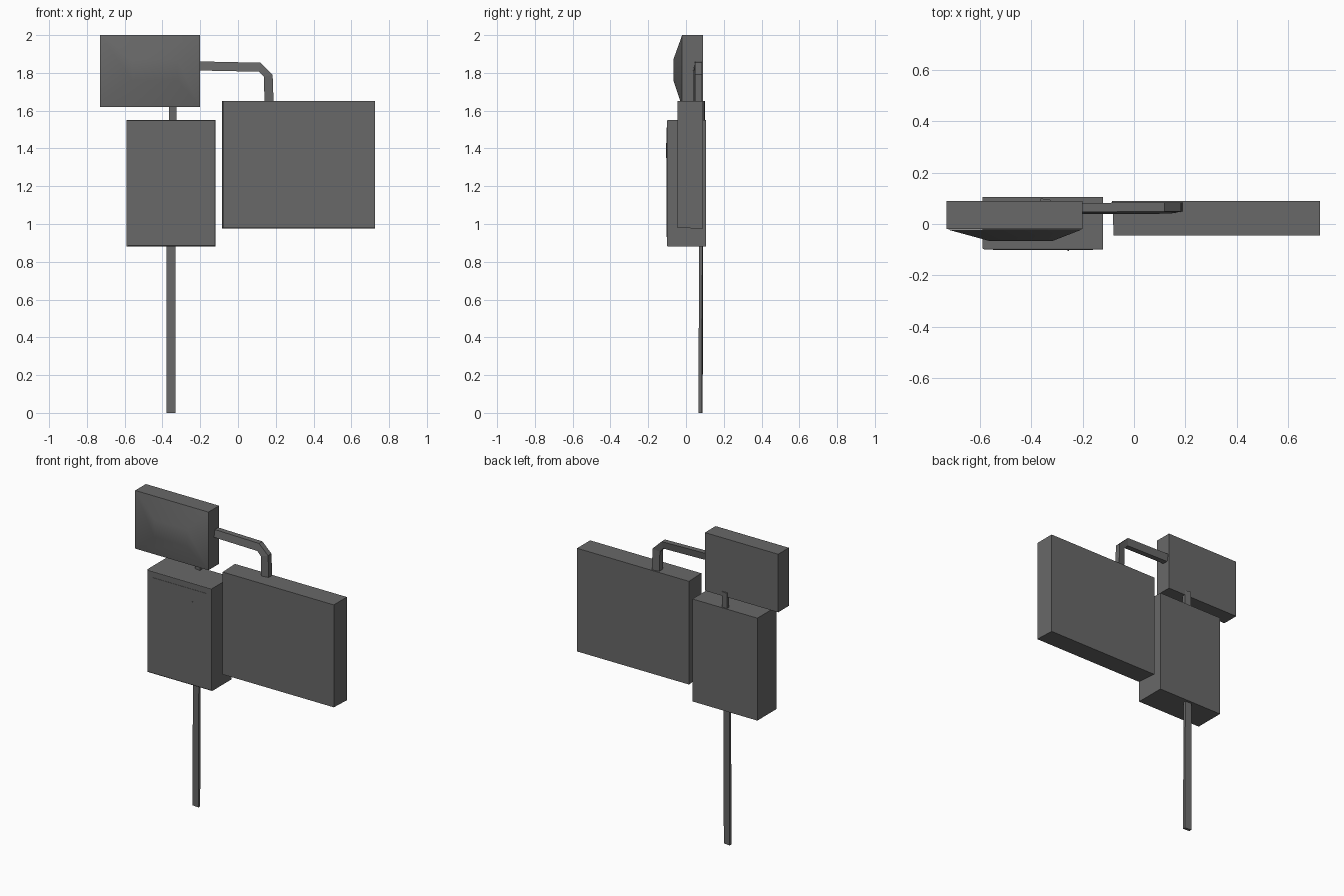
import bpy, bmesh
from mathutils import Vector

if "Cube" in bpy.data.objects:
    bpy.data.objects.remove(bpy.data.objects["Cube"])

dark = bpy.data.materials.new("dark_grey")
dark.diffuse_color = (0.14, 0.14, 0.14, 1)
dark.use_nodes = True
dark.node_tree.nodes["Principled BSDF"].inputs["Base Color"].default_value = dark.diffuse_color


def loft(name, rings, smooth=False, back=True):
    """Bridge equal-sized rings of points and cap the ends."""
    bm = bmesh.new()
    vs = [[bm.verts.new(p) for p in r] for r in rings]
    n = len(vs[0])
    for a, b in zip(vs, vs[1:]):
        for i in range(n):
            j = (i + 1) % n
            bm.faces.new((a[i], a[j], b[j], b[i]))
    if back:
        bm.faces.new(vs[0][::-1])
    bm.faces.new(vs[-1])
    if back:
        bmesh.ops.recalc_face_normals(bm, faces=bm.faces)
    mesh = bpy.data.meshes.new(name)
    bm.to_mesh(mesh)
    bm.free()
    mesh.materials.append(dark)
    for p in mesh.polygons:
        p.use_smooth = smooth
    ob = bpy.data.objects.new(name, mesh)
    bpy.context.collection.objects.link(ob)
    return ob


def rect(x0, x1, z0, z1, y):
    return [(x0, y, z0), (x1, y, z0), (x1, y, z1), (x0, y, z1)]


def tube(name, path, half_w, half_d):
    """Slightly skewed four-sided bar swept along a path in the xz plane."""
    pts = [Vector(p) for p in path]
    rings = []
    for i, p in enumerate(pts):
        t = pts[min(i + 1, len(pts) - 1)] - pts[max(i - 1, 0)]
        n = Vector((-t.z, 0, t.x)).normalized() * half_w
        d = Vector((0, half_d, 0))
        rings.append([p + n - d * 0.6, p + n + d, p - n + d * 0.6, p - n - d])
    return loft(name, rings)


# Upper cabinet: box with a softly raised front
loft("upper_box", [
    rect(-0.73, -0.20, 1.62, 2.00, 0.09),
    rect(-0.73, -0.20, 1.62, 2.00, -0.02),
])
loft("upper_box_raised_front", [
    rect(-0.73, -0.20, 1.62, 2.00, -0.0205),
    rect(-0.56, -0.32, 1.76, 1.87, -0.067),
], smooth=True, back=False)

# Middle cabinet: narrow front chamfer, door and handle
loft("middle_box", [
    rect(-0.59, -0.12, 0.88, 1.55, 0.105),
    rect(-0.59, -0.12, 0.88, 1.55, -0.095),
    rect(-0.582, -0.122, 0.885, 1.548, -0.10),
])
loft("middle_door", [
    rect(-0.55, -0.16, 0.93, 1.51, -0.095),
    rect(-0.55, -0.16, 0.93, 1.51, -0.102),
])
loft("door_handle", [
    rect(-0.259, -0.253, 1.35, 1.43, -0.10),
    rect(-0.259, -0.253, 1.35, 1.43, -0.105),
])

# Large cabinet on the right
loft("large_box", [
    rect(-0.085, 0.725, 0.975, 1.65, 0.09),
    rect(-0.079, 0.725, 0.98, 1.65, -0.045),
])

# Lower pipe down to the ground
tube("lower_pipe", [(-0.355, 0.077, 0), (-0.355, 0.08, 0.9)], 0.023, 0.011)

# Short pipe between the left cabinets
tube("short_pipe", [(-0.345, 0.085, 1.53), (-0.345, 0.085, 1.65)], 0.02, 0.015)

# Bent pipe joining the upper and large cabinets
tube("bent_pipe", [(-0.22, 0.06, 1.837), (0.115, 0.062, 1.83),
                   (0.16, 0.062, 1.785), (0.165, 0.062, 1.63)], 0.024, 0.022)
